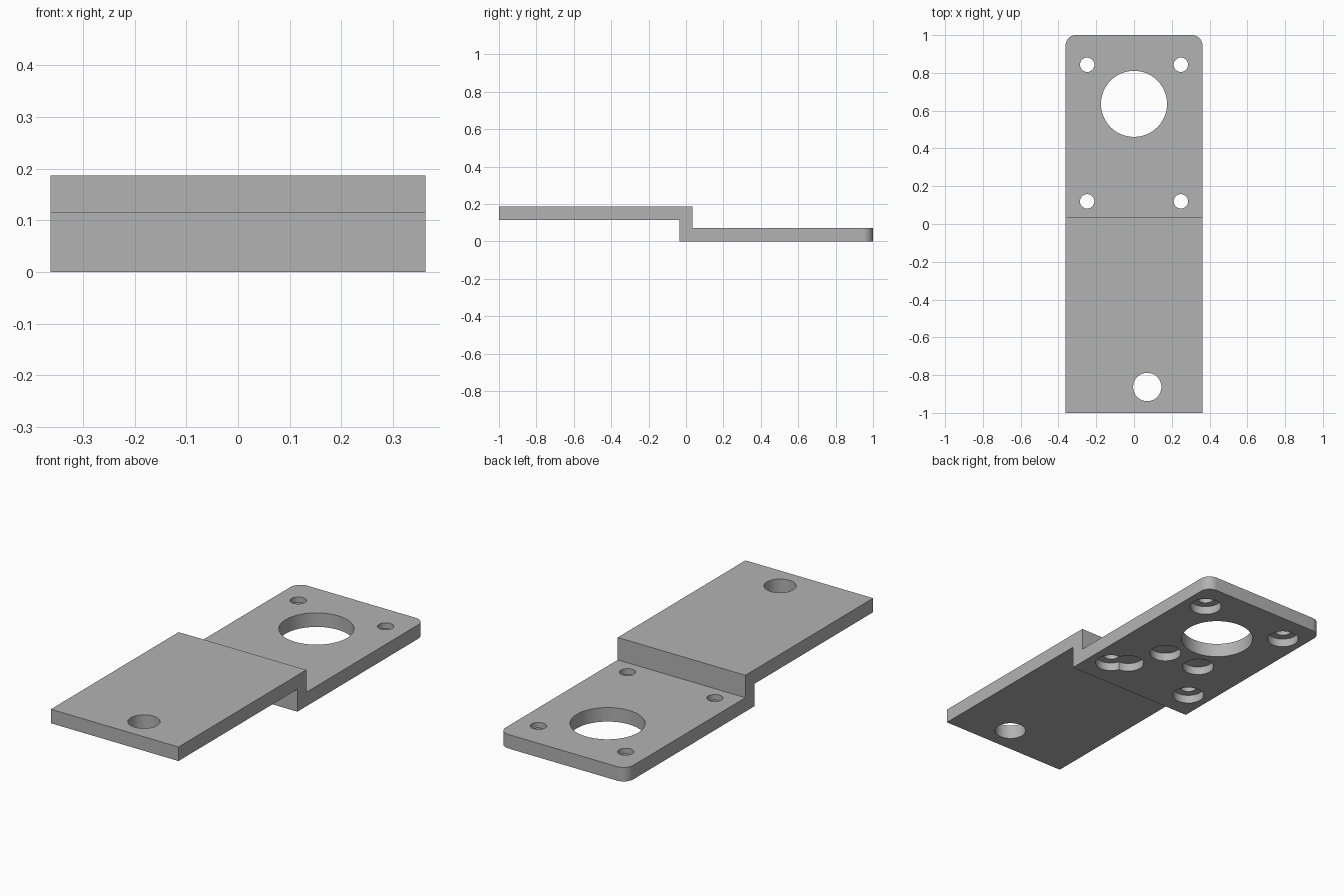
import bpy, bmesh, math

old = bpy.data.objects.get("Cube")
if old:
    bpy.data.objects.remove(old, do_unlink=True)

HALF_W = 0.3625
THICK = 0.072
TOP = 0.187
CORNER = 0.055

steel = bpy.data.materials.new("plain_grey")
steel.use_nodes = True
grey = (0.45, 0.45, 0.45, 1)
steel.diffuse_color = grey
steel.node_tree.nodes["Principled BSDF"].inputs["Base Color"].default_value = grey

# Stepped side profile (y, z) extruded across the width
profile = [(-1, TOP - THICK), (-0.036, TOP - THICK), (-0.036, 0), (1, 0),
           (1, THICK), (0.036, THICK), (0.036, TOP), (-1, TOP)]
bm = bmesh.new()
face = bm.faces.new([bm.verts.new((-HALF_W, y, z)) for y, z in profile])
ext = bmesh.ops.extrude_face_region(bm, geom=[face])
moved = [g for g in ext["geom"] if isinstance(g, bmesh.types.BMVert)]
bmesh.ops.translate(bm, verts=moved, vec=(2 * HALF_W, 0, 0))
bmesh.ops.recalc_face_normals(bm, faces=bm.faces)

# Rounded corners at the back end
ends = [e for e in bm.edges
        if all(v.co.y > 0.99 for v in e.verts)
        and abs(e.verts[0].co.x - e.verts[1].co.x) < 0.001]
bmesh.ops.bevel(bm, geom=ends, offset=CORNER, segments=10, profile=0.5, affect='EDGES')
mesh = bpy.data.meshes.new("stepped_plate")
bm.to_mesh(mesh)
bm.free()
plate = bpy.data.objects.new("stepped_plate", mesh)
bpy.context.collection.objects.link(plate)
mesh.materials.append(steel)
bpy.context.view_layer.objects.active = plate


def drill(x, y, radius, z_low=-0.1, z_high=0.3):
    """Cut a round hole between two heights."""
    bpy.ops.mesh.primitive_cylinder_add(
        vertices=48, radius=radius, depth=z_high - z_low,
        location=(x, y, (z_low + z_high) / 2))
    cutter = bpy.context.object
    cutter.name = "hole_cutter"
    cutter.hide_render = True
    cutter.data.materials.append(steel)
    bpy.context.view_layer.objects.active = plate
    cut = plate.modifiers.new("hole", 'BOOLEAN')
    cut.operation = 'DIFFERENCE'
    cut.solver = 'EXACT'
    cut.object = cutter
    bpy.ops.object.modifier_apply(modifier=cut.name)
    bpy.data.objects.remove(cutter, do_unlink=True)


POCKET_R, POCKET_D = 0.076, 0.043

# Large bore and the single hole in the raised half
drill(0, 0.636, 0.175)
drill(0.07, -0.863, 0.075)

# Four screw holes, counterbored from below
for x in (-0.248, 0.248):
    for y in (0.12, 0.843):
        drill(x, y, 0.038)
        drill(x, y, POCKET_R, z_high=POCKET_D)

# Blind pockets in the underside
for x, y in ((0.105, 0.365), (-0.105, 0.365), (0.18, 0.17)):
    drill(x, y, POCKET_R, z_high=POCKET_D)

bpy.ops.object.select_all(action='DESELECT')
plate.select_set(True)
bpy.context.view_layer.objects.active = plate
bpy.ops.object.shade_smooth_by_angle(angle=math.radians(30))
